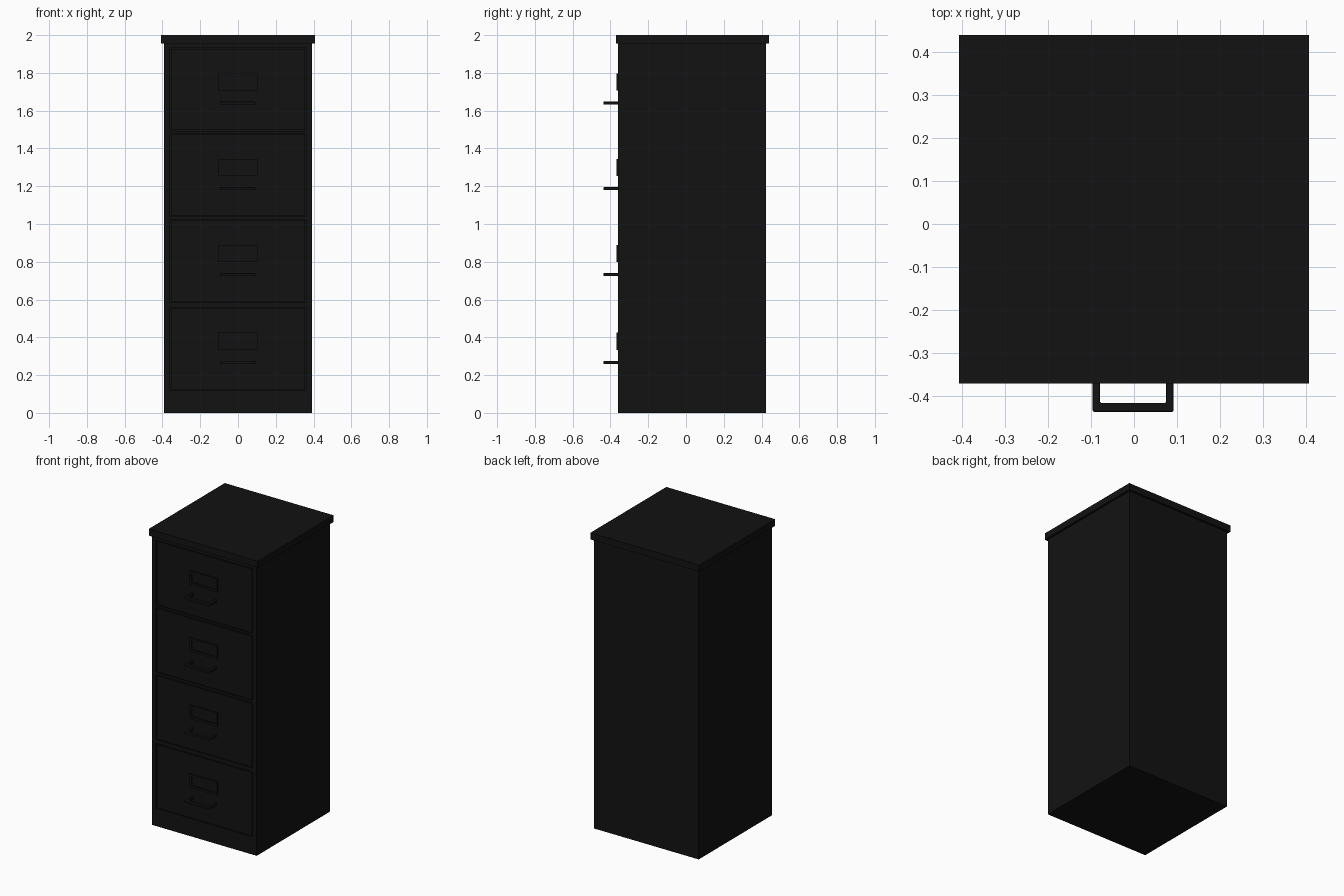
import bpy, bmesh
from mathutils import Vector

if "Cube" in bpy.data.objects:
    bpy.data.objects.remove(bpy.data.objects["Cube"])

black = bpy.data.materials.new("black_paint")
black.diffuse_color = (0.006, 0.006, 0.006, 1)
black.use_nodes = True
black.node_tree.nodes["Principled BSDF"].inputs["Base Color"].default_value = black.diffuse_color


def boxes(name, parts, bevel=0.0):
    """One object from boxes given as (x0, x1, y0, y1, z0, z1)."""
    bm = bmesh.new()
    for x0, x1, y0, y1, z0, z1 in parts:
        geo = bmesh.ops.create_cube(bm, size=1)["verts"]
        for v in geo:
            v.co = Vector((x1 if v.co.x > 0 else x0,
                           y1 if v.co.y > 0 else y0,
                           z1 if v.co.z > 0 else z0))
    me = bpy.data.meshes.new(name)
    bm.to_mesh(me)
    bm.free()
    ob = bpy.data.objects.new(name, me)
    bpy.context.collection.objects.link(ob)
    me.materials.append(black)
    if bevel:
        mod = ob.modifiers.new("bevel", 'BEVEL')
        mod.width, mod.segments = bevel, 2
    return ob


def extruded_loop(name, pts, place, depth, bevel=0.0):
    """Solid from a 2D outline; place maps (a, b, d) to a 3D point."""
    bm = bmesh.new()
    face = bm.faces.new([bm.verts.new(place(a, b, 0)) for a, b in pts])
    out = bmesh.ops.extrude_face_region(bm, geom=[face])
    shift = Vector(place(0, 0, depth)) - Vector(place(0, 0, 0))
    for v in out["geom"]:
        if isinstance(v, bmesh.types.BMVert):
            v.co += shift
    bmesh.ops.recalc_face_normals(bm, faces=bm.faces)
    me = bpy.data.meshes.new(name)
    bm.to_mesh(me)
    bm.free()
    ob = bpy.data.objects.new(name, me)
    bpy.context.collection.objects.link(ob)
    me.materials.append(black)
    if bevel:
        mod = ob.modifiers.new("bevel", 'BEVEL')
        mod.width, mod.segments = bevel, 2
    return ob


FRONT, BACK, HALF = -0.36, 0.424, 0.392
DRAWER_HALF, GAP, PITCH = 0.36, 0.005, 0.457
handle_z = [0.267, 0.732, 1.187, 1.64]

# Cabinet body with drawer openings cut in the front
body = boxes("cabinet_body", [(-HALF, HALF, FRONT, BACK, 0, 1.957)])
openings = [(-DRAWER_HALF, DRAWER_HALF, FRONT - 0.05, FRONT + 0.02,
             z - 0.147, z - 0.147 + PITCH - 0.018) for z in handle_z]
cutter = boxes("opening_cutter", openings)
cutter.hide_render = True
cutter.hide_set(True)
cut = body.modifiers.new("openings", 'BOOLEAN')
cut.object, cut.solver = cutter, 'EXACT'

# Overhanging top slab
boxes("top_slab", [(-0.407, 0.407, -0.371, 0.44, 1.955, 2.0)])

for i, (z, o) in enumerate(zip(handle_z, openings), 1):
    # Drawer front, flush inside its opening
    boxes(f"drawer_front_{i}", [(o[0] + GAP, o[1] - GAP, FRONT, FRONT + 0.02,
                                 o[4] + GAP, o[5] - GAP)])

    # Flat bar pull handle
    cx, w, t, yf = -0.002, 0.094, 0.017, -0.437
    u = [(-w, FRONT + 0.005), (-w, yf), (w, yf), (w, FRONT + 0.005),
         (w - t, FRONT + 0.005), (w - t, yf + 0.021),
         (-w + t, yf + 0.021), (-w + t, FRONT + 0.005)]
    extruded_loop(f"handle_{i}", u,
                  lambda a, b, d: (cx + a, b, z - 0.008 + d), 0.016, 0.003)

    # Label holder: raised rim around a thin card
    zl, lw, lh, rim = z + 0.112, 0.104, 0.046, 0.016
    yl = FRONT - 0.009
    boxes(f"label_holder_{i}", [
        (cx - lw, cx + lw, yl, FRONT + 0.002, zl + lh - rim, zl + lh),
        (cx - lw, cx + lw, yl, FRONT + 0.002, zl - lh, zl - lh + rim),
        (cx - lw, cx - lw + rim, yl, FRONT + 0.002, zl - lh + rim, zl + lh - rim),
        (cx + lw - rim, cx + lw, yl, FRONT + 0.002, zl - lh + rim, zl + lh - rim)])
    boxes(f"label_card_{i}", [(cx - lw + rim, cx + lw - rim, FRONT - 0.003,
                               FRONT + 0.002, zl - lh + rim, zl + lh - rim)])
